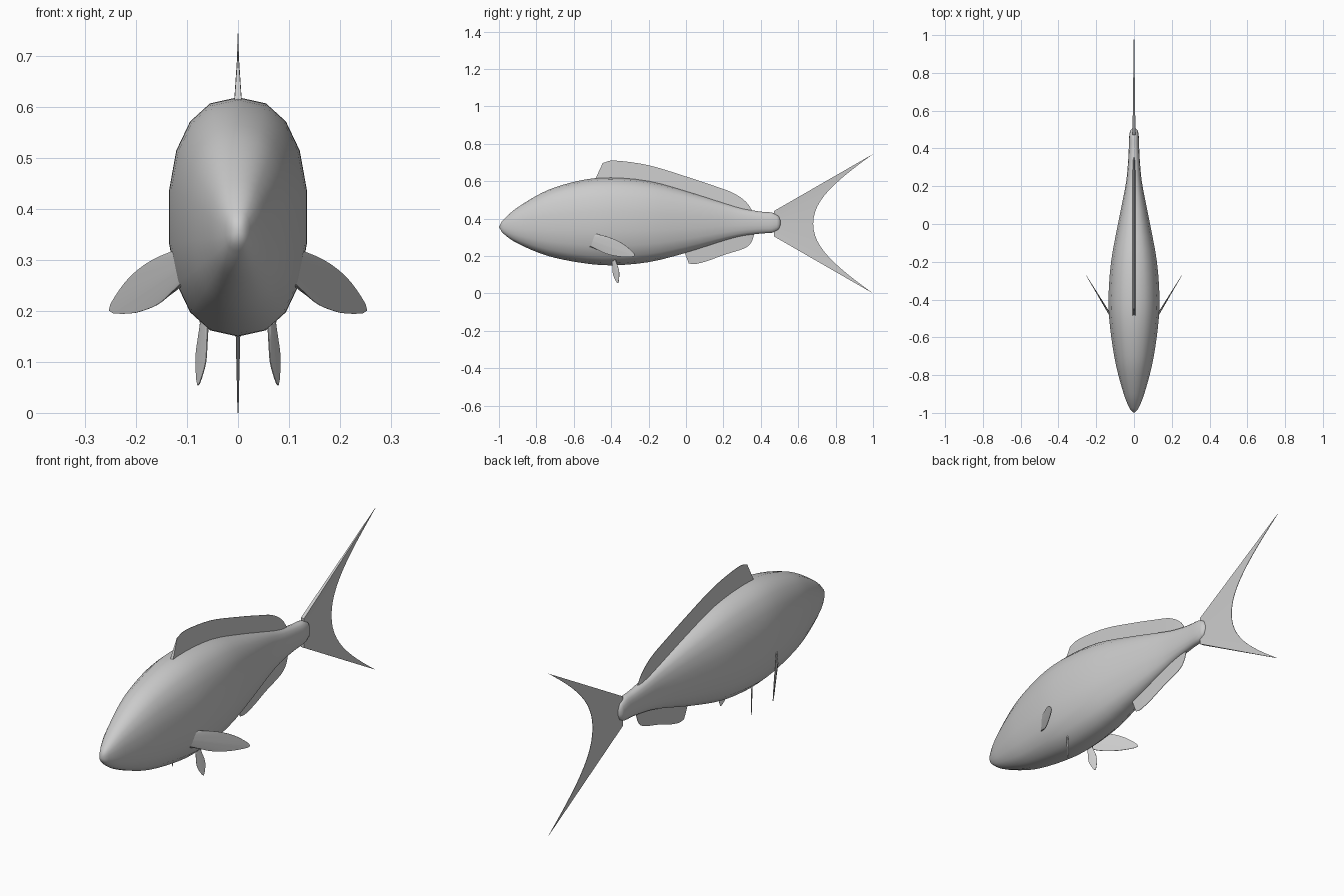
import bpy, bmesh, math
from mathutils import Vector

if "Cube" in bpy.data.objects:
    bpy.data.objects.remove(bpy.data.objects["Cube"])


def spline(points, k):
    """Catmull-Rom curve through tuples of any size."""
    p = [Vector(q) for q in points]
    p = [2 * p[0] - p[1]] + p + [2 * p[-1] - p[-2]]
    out = []
    for i in range(1, len(p) - 2):
        a, b, c, d = p[i - 1:i + 3]
        for s in range(k):
            t = s / k
            out.append(0.5 * (2 * b + (c - a) * t + (2 * a - 5 * b + 4 * c - d) * t * t
                              + (3 * b - a - 3 * c + d) * t ** 3))
    return out + [p[-2]]


def finish(name, bm, smooth=False):
    bmesh.ops.recalc_face_normals(bm, faces=bm.faces)
    for f in bm.faces:
        f.smooth = smooth
    me = bpy.data.meshes.new(name)
    bm.to_mesh(me)
    bm.free()
    ob = bpy.data.objects.new(name, me)
    bpy.context.collection.objects.link(ob)
    return ob


def blade(name, root, edge, normal, t_root, t_edge=0.001):
    """Thin wedge between a root line and an outer edge line."""
    n = len(edge)
    if len(root) == 2:
        root = [root[0].lerp(root[1], i / (n - 1)) for i in range(n)]
    bm = bmesh.new()
    off = normal.normalized()
    lines = [[bm.verts.new(p + off * t) for p in pts]
             for pts, t in ((root, t_root), (edge, t_edge), (edge, -t_edge), (root, -t_root))]
    for a, b in zip(lines, lines[1:] + lines[:1]):
        for i in range(n - 1):
            bm.faces.new((a[i], a[i + 1], b[i + 1], b[i]))
    for i in (0, n - 1):
        bm.faces.new([l[i] for l in lines])
    return finish(name, bm)


def yz(points):
    return [Vector((0, p[0], p[1])) for p in points]


# Body: sections as (y, top, bottom, half width)
sections = [(-0.985, 0.385, 0.328, 0.018), (-0.95, 0.42, 0.298, 0.036),
            (-0.9, 0.46, 0.267, 0.055), (-0.8, 0.522, 0.222, 0.084),
            (-0.7, 0.567, 0.19, 0.106), (-0.55, 0.607, 0.162, 0.128),
            (-0.4, 0.62, 0.15, 0.137), (-0.2, 0.602, 0.167, 0.123),
            (0, 0.548, 0.217, 0.086), (0.2, 0.485, 0.28, 0.046),
            (0.3, 0.455, 0.306, 0.034), (0.4, 0.437, 0.32, 0.028),
            (0.46, 0.432, 0.324, 0.026), (0.495, 0.415, 0.34, 0.021)]
SIDES = 18
bm = bmesh.new()
rings = []
for y, top, bot, w in spline(sections, 3):
    ring = []
    for i in range(SIDES):
        a = 2 * math.pi * i / SIDES
        s, c = math.sin(a), math.cos(a)
        x = math.copysign(abs(s) ** 0.85, s) * w
        z = (top + bot) / 2 + math.copysign(abs(c) ** 0.85, c) * (top - bot) / 2
        ring.append(bm.verts.new((x, y, z)))
    rings.append(ring)
for a, b in zip(rings, rings[1:]):
    for i in range(SIDES):
        j = (i + 1) % SIDES
        bm.faces.new((a[i], a[j], b[j], b[i]))
for ring, tip in ((rings[0], (0, -1, 0.356)), (rings[-1], (0, 0.512, 0.377))):
    v = bm.verts.new(tip)
    for i in range(SIDES):
        bm.faces.new((ring[i], ring[(i + 1) % SIDES], v))
finish("body", bm, True)

X = Vector((1, 0, 0))

# Dorsal fin
blade("dorsal_fin",
      spline(yz([(-0.49, 0.60), (-0.38, 0.605), (-0.2, 0.585), (0, 0.53),
                 (0.15, 0.485), (0.25, 0.455), (0.32, 0.43), (0.355, 0.42)]), 4),
      spline(yz([(-0.445, 0.697), (-0.38, 0.71), (-0.2, 0.685), (0, 0.625),
                 (0.15, 0.575), (0.25, 0.538), (0.32, 0.49), (0.362, 0.43)]), 4), X, 0.008)

# Anal fin
blade("anal_fin",
      spline(yz([(-0.015, 0.24), (0.04, 0.25), (0.12, 0.275), (0.2, 0.30),
                 (0.29, 0.325), (0.33, 0.335), (0.36, 0.34)]), 4),
      spline(yz([(0.015, 0.16), (0.05, 0.157), (0.12, 0.175), (0.2, 0.205),
                 (0.31, 0.24), (0.35, 0.275), (0.368, 0.33)]), 4), X, 0.006)

# Forked tail fin: Bezier inner curve, mirrored about its middle height
MID = 0.3725
ctrl = yz([(1, 0.745), (0.8, 0.60), (0.68, 0.5), (0.68, MID)])
upper = []
for i in range(13):
    t = i / 12
    upper.append(sum((p * (math.comb(3, k) * t ** k * (1 - t) ** (3 - k))
                      for k, p in enumerate(ctrl)), Vector()))
lower = [Vector((0, p.y, 2 * MID - p.z)) for p in reversed(upper[:-1])]
blade("tail_fin", yz([(0.47, 0.44), (0.47, 0.305)]), upper + lower, X, 0.008)

# Paired fins: front outlines (x, z) swept backward as they go outward
SWEEP = 1.65
paired = {
    "pectoral_fin": (-0.475, 0.13, [(0.115, 0.318), (0.105, 0.25)],
                     [(0.13, 0.317), (0.165, 0.302), (0.2, 0.278), (0.23, 0.245), (0.253, 0.201),
                      (0.215, 0.195), (0.18, 0.203), (0.15, 0.218), (0.12, 0.247)], 0.006),
    "pelvic_fin": (-0.393, 0.061, [(0.072, 0.18), (0.06, 0.18)],
                   [(0.073, 0.165), (0.08, 0.135), (0.083, 0.1), (0.079, 0.054),
                    (0.068, 0.08), (0.062, 0.11), (0.06, 0.165)], 0.004),
}
for name, (y0, x0, root, edge, thick) in paired.items():
    for side, sx in (("left", -1), ("right", 1)):
        def place(pts):
            return [Vector((sx * x, y0 + SWEEP * (x - x0), z)) for x, z in pts]
        blade(f"{name}_{side}", place(root), spline(place(edge), 3),
              Vector((sx * SWEEP, -1, 0)), thick)
